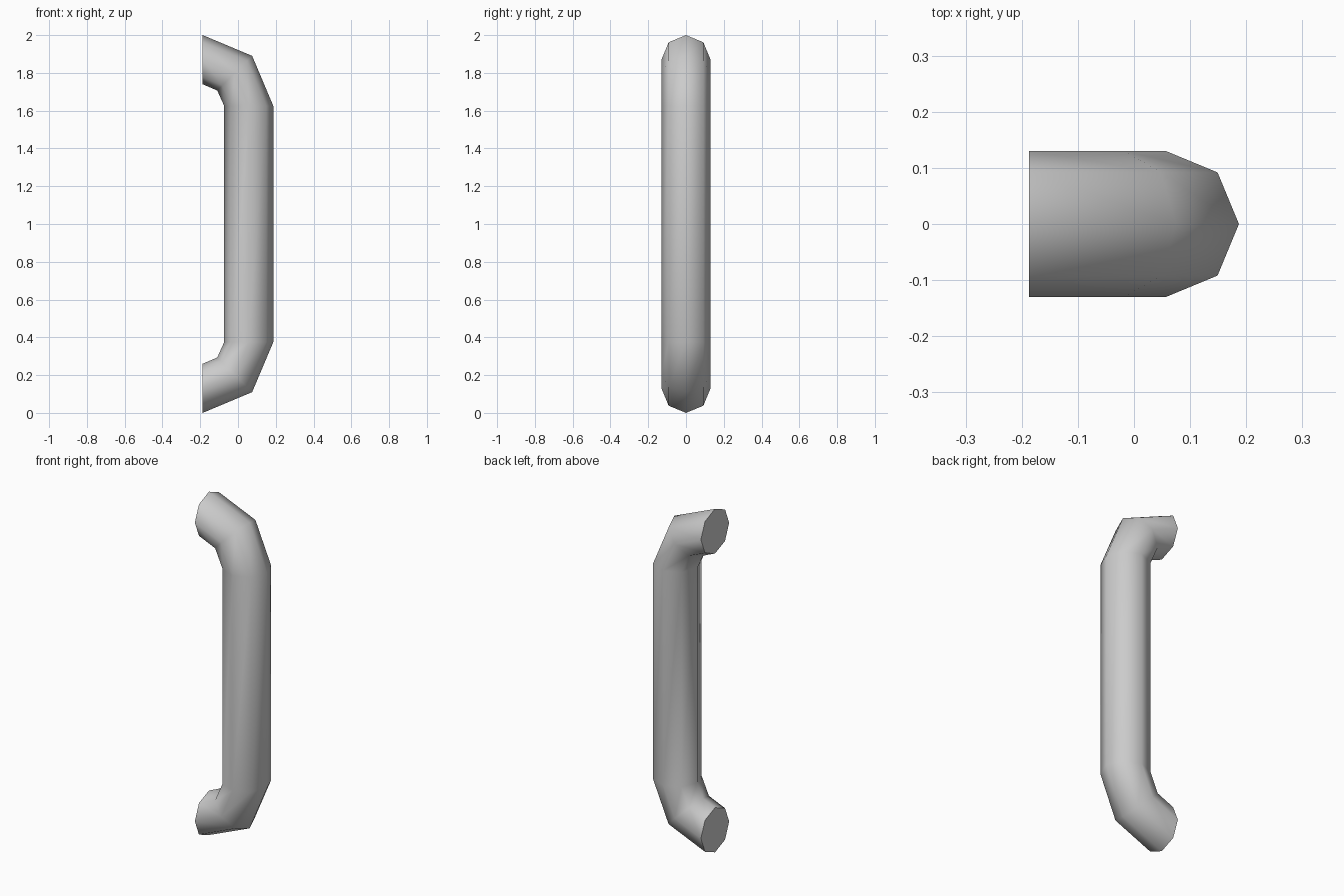
import bpy, bmesh, math

if "Cube" in bpy.data.objects:
    bpy.data.objects.remove(bpy.data.objects["Cube"])

SIDES = 8
R_Y = 0.13

# (outer x, outer z, inner x, inner z) of each ring in the lower half
lower = [(-0.187, 0.0, -0.187, 0.26),
         (0.075, 0.11, -0.11, 0.293),
         (0.187, 0.375, -0.073, 0.375)]
# upper half mirrors the lower half about z = 1
upper = [(ox, 2 - oz, ix, 2 - iz) for ox, oz, ix, iz in reversed(lower)]

bm = bmesh.new()


def ring(ox, oz, ix, iz):
    cx, cz = (ox + ix) / 2, (oz + iz) / 2
    verts = []
    for i in range(SIDES):
        a = math.tau * i / SIDES
        c = math.cos(a)
        verts.append(bm.verts.new((cx + (ox - cx) * c, R_Y * math.sin(a),
                                   cz + (oz - cz) * c)))
    return verts


# bent octagonal bar
rings = [ring(*r) for r in lower + upper]
for a, b in zip(rings, rings[1:]):
    for i in range(SIDES):
        j = (i + 1) % SIDES
        bm.faces.new((a[i], a[j], b[j], b[i])).smooth = True

# flat mounting ends with sharp rims
for end in (rings[0], rings[-1]):
    cap = bm.faces.new(end)
    for e in cap.edges:
        e.smooth = False
bmesh.ops.recalc_face_normals(bm, faces=bm.faces[:])

mesh = bpy.data.meshes.new("handle_bar")
bm.to_mesh(mesh)
bm.free()
bpy.context.collection.objects.link(bpy.data.objects.new("handle_bar", mesh))
